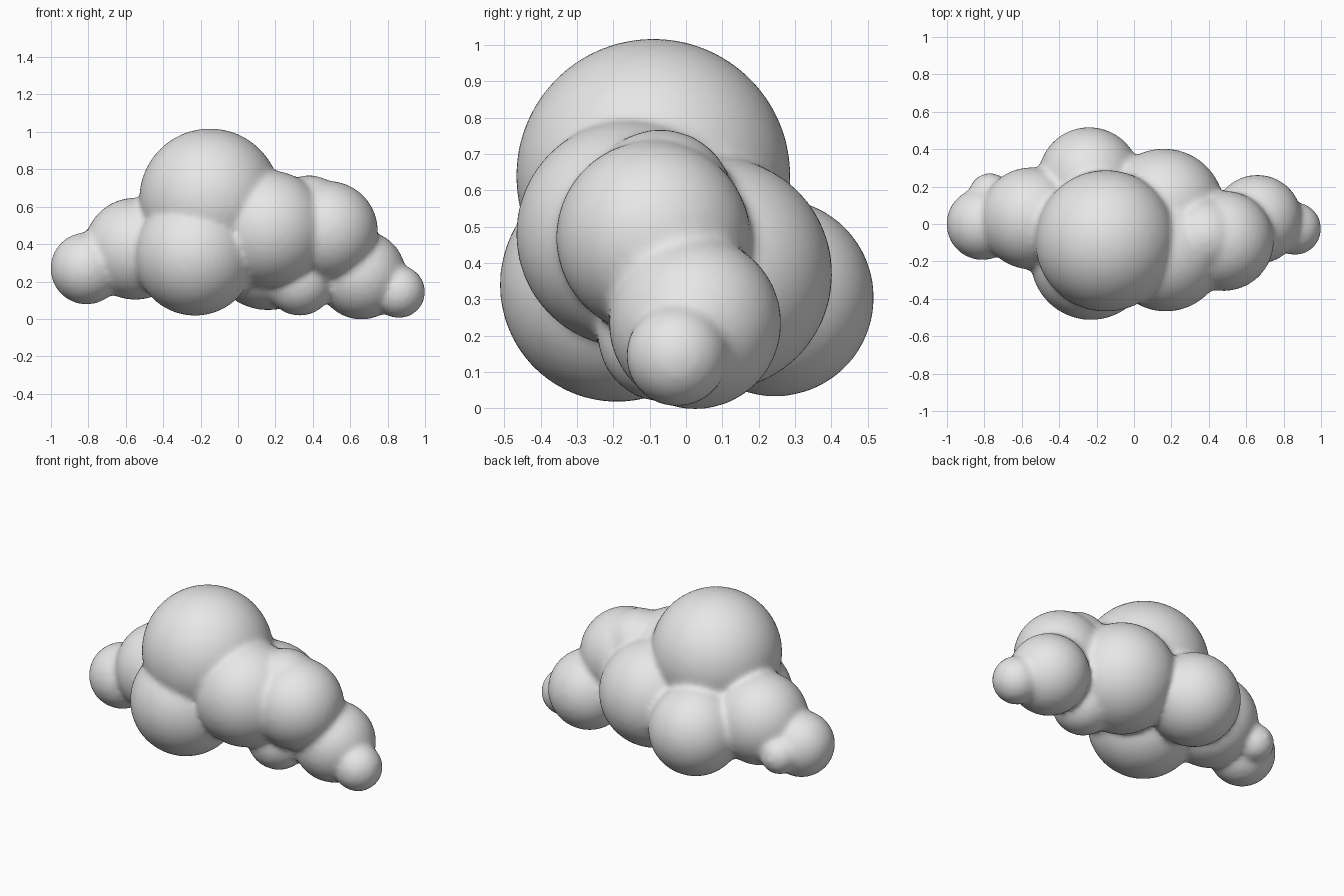
import bpy
import bmesh
from mathutils import Matrix

cube = bpy.data.objects.get("Cube")
if cube:
    bpy.data.objects.remove(cube, do_unlink=True)

# Colour
grey = bpy.data.materials.new("cloud_grey")
grey.use_nodes = True
colour = (0.8, 0.8, 0.8, 1)
grey.diffuse_color = colour
grey.node_tree.nodes["Principled BSDF"].inputs["Base Color"].default_value = colour

# Puffs: x, y, z, radius
puffs = [
    (-0.15, -0.09, 0.64, 0.375),   # crown
    (-0.23, -0.19, 0.34, 0.32),    # lower front
    (-0.24, 0.245, 0.305, 0.27),   # lower back
    (-0.55, 0.03, 0.375, 0.27),    # right shoulder
    (-0.81, 0.0, 0.27, 0.19),      # right end
    (-0.77, 0.16, 0.25, 0.11),     # small bump behind the right end
    (0.17, -0.155, 0.48, 0.31),    # middle front
    (0.16, 0.08, 0.37, 0.32),      # middle back
    (0.48, -0.09, 0.47, 0.265),    # left shoulder
    (0.38, -0.07, 0.565, 0.2),     # bump on the left shoulder
    (0.33, -0.06, 0.2, 0.18),      # underside
    (0.66, 0.025, 0.235, 0.235),   # left lower
    (0.86, -0.025, 0.145, 0.138),  # left end
]

bm = bmesh.new()
for x, y, z, radius in puffs:
    bmesh.ops.create_icosphere(bm, subdivisions=5, radius=radius + 0.003,
                               matrix=Matrix.Translation((x, y, z)))
mesh = bpy.data.meshes.new("cloud")
bm.to_mesh(mesh)
bm.free()
mesh.materials.append(grey)
cloud = bpy.data.objects.new("cloud", mesh)
bpy.context.collection.objects.link(cloud)
mesh.shade_smooth()

# Fuse the puffs into one skin and soften the seams
fuse = cloud.modifiers.new("fuse", 'REMESH')
fuse.mode = 'VOXEL'
fuse.voxel_size = 0.017
fuse.use_smooth_shade = True
soften = cloud.modifiers.new("soften", 'SMOOTH')
soften.factor = 0.5
soften.iterations = 10
